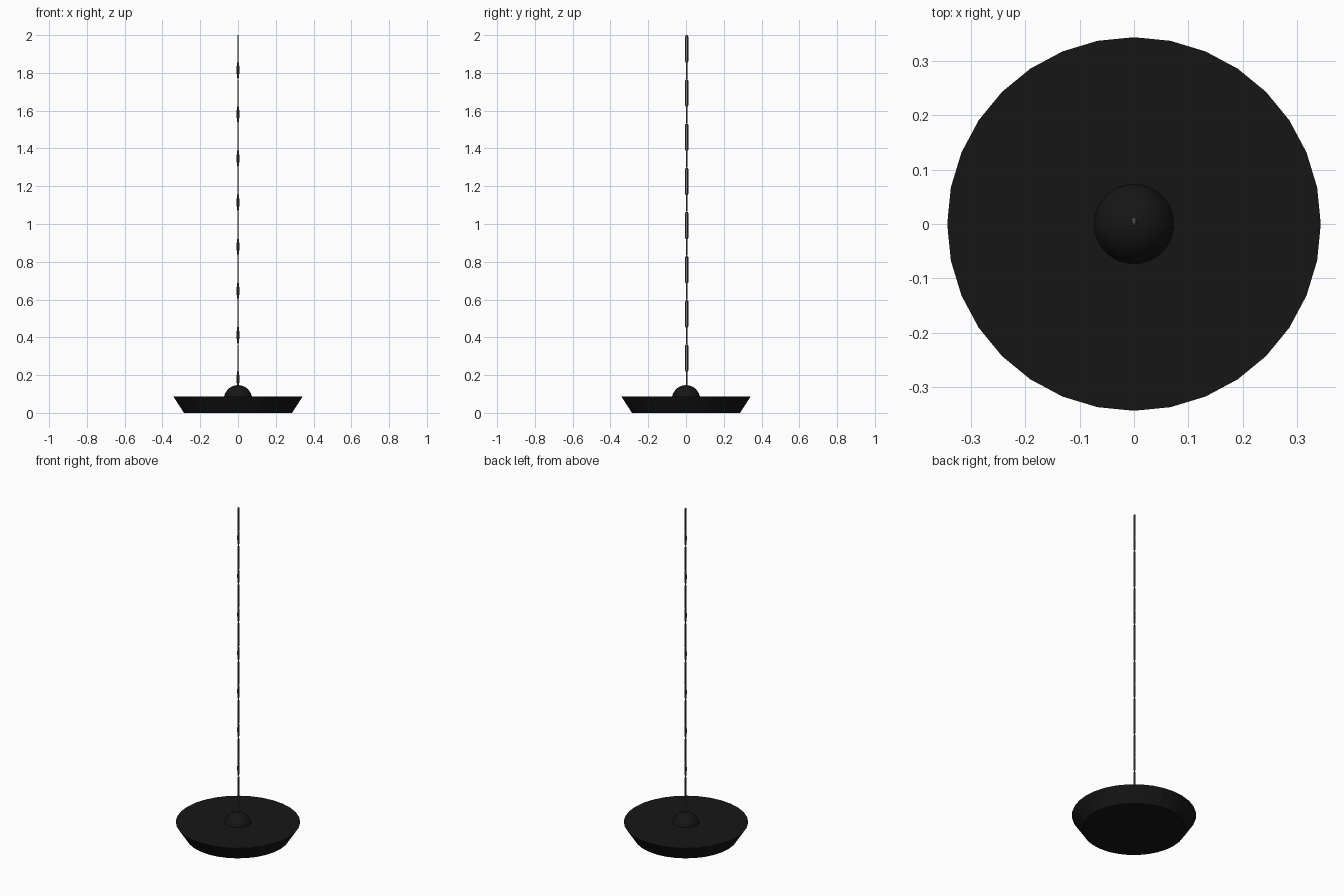
import bpy, bmesh, math
from mathutils import Vector

if "Cube" in bpy.data.objects:
    bpy.data.objects.remove(bpy.data.objects["Cube"])


def material(name, rgb):
    m = bpy.data.materials.new(name)
    m.diffuse_color = (*rgb, 1)
    m.use_nodes = True
    m.node_tree.nodes["Principled BSDF"].inputs["Base Color"].default_value = m.diffuse_color
    return m


BLACK = material("black_paint", (0.008, 0.008, 0.008))
STEEL = material("dark_steel", (0.09, 0.075, 0.065))


def add_object(name, bm, mat):
    bmesh.ops.recalc_face_normals(bm, faces=bm.faces[:])
    me = bpy.data.meshes.new(name)
    bm.to_mesh(me)
    bm.free()
    me.materials.append(mat)
    ob = bpy.data.objects.new(name, me)
    bpy.context.collection.objects.link(ob)
    return ob


# Flared base disc
bm = bmesh.new()
bmesh.ops.create_cone(bm, cap_ends=True, segments=32, radius1=0.286,
                      radius2=0.343, depth=0.088)
bmesh.ops.translate(bm, verts=bm.verts, vec=(0, 0, 0.044))
add_object("base_disc", bm, BLACK)

# Dome where the chain attaches: upper part of a sphere, sunk in the disc
bm = bmesh.new()
bmesh.ops.create_uvsphere(bm, u_segments=32, v_segments=16, radius=0.075)
bmesh.ops.translate(bm, verts=bm.verts, vec=(0, 0, 0.072))
bmesh.ops.bisect_plane(bm, geom=bm.verts[:] + bm.edges[:] + bm.faces[:],
                       plane_co=(0, 0, 0.085), plane_no=(0, 0, 1), clear_inner=True)
for f in bm.faces:
    f.smooth = True
add_object("dome", bm, BLACK)


def chain_link(name, z, half_len, half_wid, tube, side, round_ends):
    """Closed ring of tube, long in z and lying in the plane of z and side."""
    n, sides = 16, 8
    a, c = half_wid - tube, half_len - tube
    path = []
    for i in range(n):
        t = 2 * math.pi * (i + 0.5) / n
        if round_ends:      # straight sides with semicircular ends
            p = (a * math.cos(t), a * math.sin(t) + math.copysign(c - a, math.sin(t)))
        else:               # stretched oval
            p = (a * math.cos(t), c * math.sin(t))
        path.append(p)
    across = Vector((0, 0, 1)).cross(side)
    bm = bmesh.new()
    rings = []
    for i, (u, w) in enumerate(path):
        t = 2 * math.pi * (i + 0.5) / n
        out = side * math.cos(t) + Vector((0, 0, math.sin(t)))
        centre = side * u + Vector((0, 0.004, z + w))
        rings.append([bm.verts.new(centre + tube * (
            out * math.cos(2 * math.pi * k / sides) +
            across * math.sin(2 * math.pi * k / sides))) for k in range(sides)])
    for i in range(n):
        r, q = rings[i], rings[(i + 1) % n]
        for k in range(sides):
            bm.faces.new((r[k], r[(k + 1) % sides], q[(k + 1) % sides], q[k])).smooth = True
    add_object(name, bm, STEEL)


# Chain: long and short links alternate, turned a quarter to each other
PITCH = 0.2338
for i in range(8):
    chain_link(f"long_link_{i + 1}", 1.927 - i * PITCH, 0.073, 0.0083, 0.0038,
               Vector((0, 1, 0)), True)
    chain_link(f"short_link_{i + 1}", 1.815 - i * PITCH, 0.049, 0.0075, 0.0034,
               Vector((1, 0, 0)), False)
